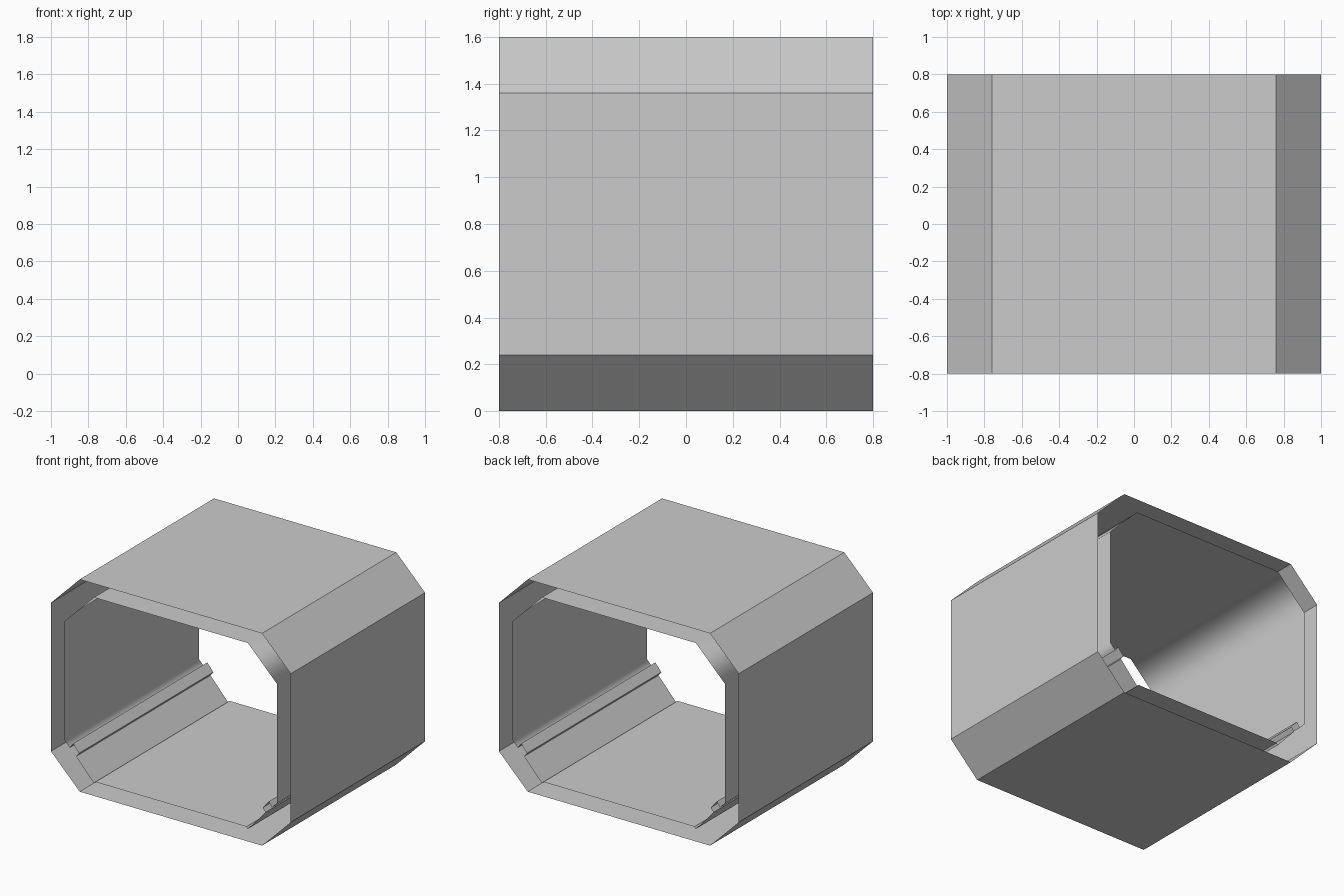
import bpy, bmesh
from math import radians

if "Cube" in bpy.data.objects:
    bpy.data.objects.remove(bpy.data.objects["Cube"])

HALF_LENGTH = 0.8


def tube(name, half, inward):
    """Open-ended tube along y from the right half of a profile (bottom to top)."""
    loop = half + [(-x, z) for x, z in reversed(half)]
    if not inward:
        loop.reverse()
    bm = bmesh.new()
    front = [bm.verts.new((x, -HALF_LENGTH, z)) for x, z in loop]
    back = [bm.verts.new((x, HALF_LENGTH, z)) for x, z in loop]
    n = len(loop)
    for i in range(n):
        j = (i + 1) % n
        bm.faces.new((front[i], front[j], back[j], back[i]))
    mesh = bpy.data.meshes.new(name)
    bm.to_mesh(mesh)
    bm.free()
    obj = bpy.data.objects.new(name, mesh)
    bpy.context.collection.objects.link(obj)
    return obj


# Outer shell: flat-faced chamfered box
tube("outer_shell", [(0.76, 0), (1, 0.24), (1, 1.36), (0.76, 1.6)], False)

# Inner lining: floor, edge groove, lower chamfer with raised rib, wall, ceiling
lining = tube("inner_lining", [
    (0.63, 0.108), (0.642, 0.094),                                # floor groove
    (0.79, 0.258), (0.766, 0.288), (0.816, 0.348), (0.842, 0.308),  # rib
    (0.887, 0.356), (0.887, 1.251), (0.642, 1.496),                # wall, ceiling
], True)

# Smooth the lining's 45 degree bends, keeping broad panels flat
bpy.ops.object.select_all(action='DESELECT')
lining.select_set(True)
bpy.context.view_layer.objects.active = lining
bpy.ops.object.shade_smooth_by_angle(angle=radians(49))
weighted = lining.modifiers.new("weighted_normals", 'WEIGHTED_NORMAL')
weighted.weight = 100
weighted.keep_sharp = True
